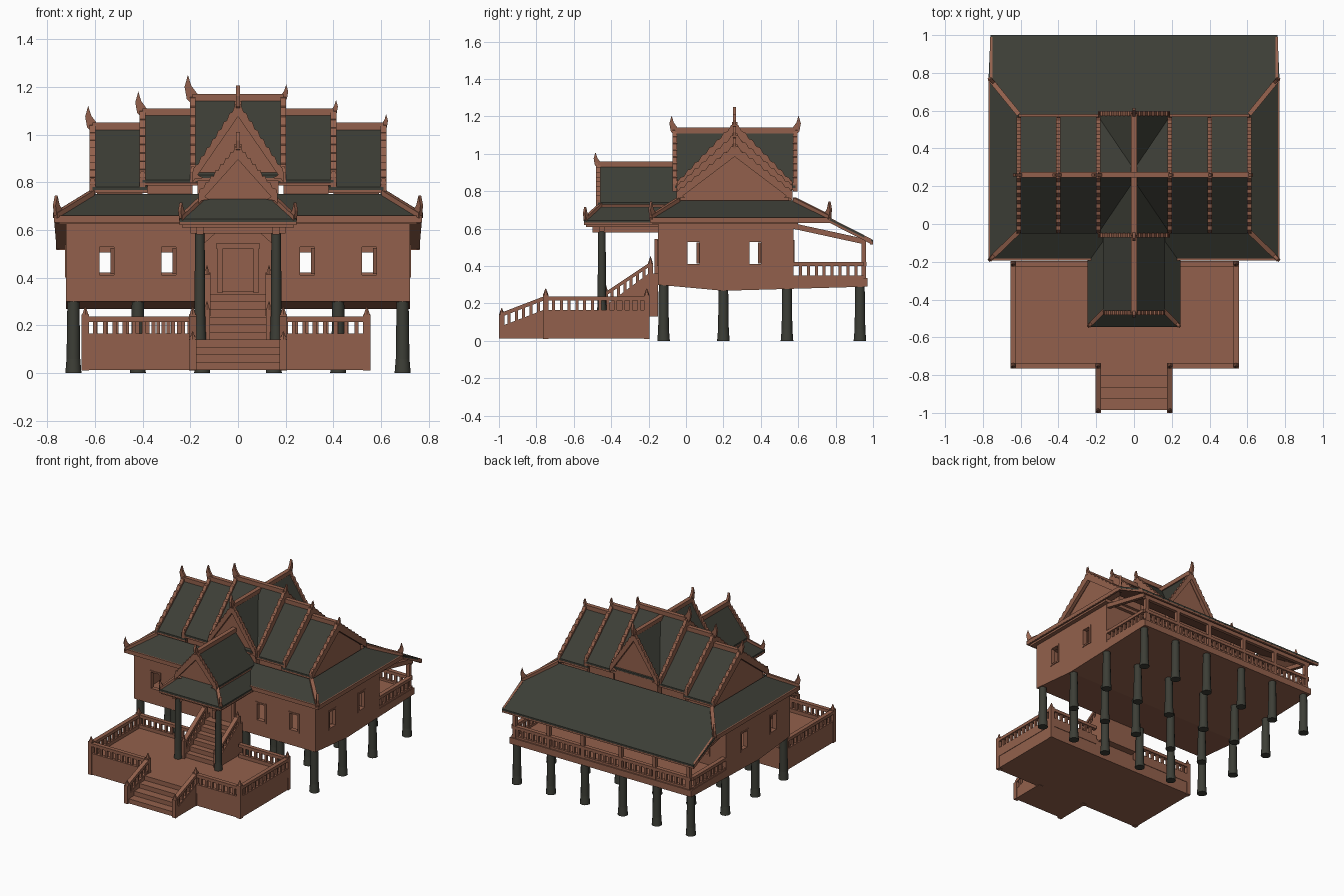
import bpy, bmesh, math
from mathutils import Vector as V

if "Cube" in bpy.data.objects:
    bpy.data.objects.remove(bpy.data.objects["Cube"])


def material(name, rgb):
    m = bpy.data.materials.new(name)
    m.diffuse_color = (*rgb, 1)
    m.use_nodes = True
    m.node_tree.nodes["Principled BSDF"].inputs["Base Color"].default_value = m.diffuse_color
    return m


WOOD = material("red brown wood", (0.29, 0.118, 0.072))
DARK = material("dark grey green", (0.046, 0.048, 0.037))
parts = {}


def mesh_for(name, mat):
    if name not in parts:
        parts[name] = (bmesh.new(), mat)
    return parts[name][0]


def prism(name, mat, pts, vec):
    bm = mesh_for(name, mat)
    a = [bm.verts.new(V(p)) for p in pts]
    b = [bm.verts.new(V(p) + V(vec)) for p in pts]
    bm.faces.new(a)
    bm.faces.new(b[::-1])
    for i in range(len(a)):
        j = (i + 1) % len(a)
        bm.faces.new((a[i], a[j], b[j], b[i]))


def box(name, x0, x1, y0, y1, z0, z1, mat=WOOD):
    prism(name, mat, [(x0, y0, z0), (x1, y0, z0), (x1, y1, z0), (x0, y1, z0)], (0, 0, z1 - z0))


def beam(name, a, b, w, h, mat=WOOD):
    a, b = V(a), V(b)
    d = b - a
    side = V((-d.y, d.x, 0)).normalized() * w
    up = V((0, 0, h))
    prism(name, mat, [p - side / 2 for p in (a, b, b + up, a + up)], side)


def post(name, x, y, z0, z1, w=0.03):
    r = w / 2
    box(name, x - r, x + r, y - r, y + r, z0, z1)
    bm = mesh_for(name, WOOD)      # pointed cap
    m = bmesh.ops.create_cone(bm, cap_ends=True, segments=6, radius1=r, radius2=0.002, depth=0.035)
    bmesh.ops.translate(bm, verts=m["verts"], vec=(x, y, z1 + 0.0175))


def rail(name, a, b, low=0.0, top=0.065):
    """Bottom and top beams with balusters, from a to b."""
    a, b = V(a), V(b)
    z = V((0, 0, 1))
    beam(name, a + z * low, b + z * low, 0.022, 0.015)
    beam(name, a + z * top, b + z * top, 0.03, 0.022)
    n = max(2, int((b - a).length / 0.04))
    for i in range(1, n):
        p = a.lerp(b, i / n)
        box(name, p.x - .008, p.x + .008, p.y - .008, p.y + .008, p.z + low, p.z + top + .005)


def horn(loc, d, s, name="roof_finials"):
    """Flat curved horn pointing outward along d."""
    d = V((*d, 0)).normalized()
    side = V((-d.y, d.x, 0)) * 0.016
    prof = [(-.7, -.05), (-.2, .2), (.06, .55), (.2, 1), (.34, .5), (.25, 0), (.1, -.15)]
    prism(name, WOOD, [V(loc) + d * u * s + V((0, 0, v * s)) - side / 2 for u, v in prof], side)


def panel(name, pts):
    """Dark tiles over a brown lining."""
    prism(name, DARK, pts, (0, 0, -0.012))
    prism(name + "_lining", WOOD, [V(p) - V((0, 0, 0.0125)) for p in pts], (0, 0, -0.012))


def gable(name, axis, c, a0, a1, half, ridge, eave, base, ends):
    """Gable roof with solid body, ridge cap, toothed barge boards and horns."""
    def P(a, s, z):
        return V((a, c + s, z)) if axis == 'x' else V((c + s, a, z))
    along = P(1, 0, 0) - P(0, 0, 0)
    k = (ridge - eave) / half
    h, e = half - .02, eave + .02 * k - .03
    prism(name + "_body", WOOD, [P(a0 + .02, s, z) for s, z in
          ((-h, base), (h, base), (h, e), (0, ridge - .03), (-h, e))], along * (a1 - a0 - .04))
    beam(name + "_ridge", P(a0, 0, ridge - .01), P(a1, 0, ridge - .01), .03, .03)
    for s in (-1, 1):
        panel(name + "_tiles", [P(a0, 0, ridge), P(a1, 0, ridge), P(a1, s * half, eave), P(a0, s * half, eave)])
    for a, sgn, size in ends:
        start = a - .012
        for s in (-1, 1):
            n = 8
            top = []
            for i in range(n * 2 + 1):
                t = i / (2 * n)
                top.append(P(start, s * half * t, ridge + (eave - ridge) * t + (.024 if i % 2 else .01)))
            low = [P(start, s * half, eave - .03), P(start, 0, ridge - .045)]
            prism(name + "_barge_boards", WOOD, top + low, along * .024)
            o = P(0, s, 0) - P(0, 0, 0)
            horn(P(a, s * (half - .015), eave - .01), (o.x, o.y), .045)
        horn(P(a, 0, ridge), tuple((along * sgn).xy), size)


# Stilts: four rows of six, flared at the foot
def pillar(name, x, y, z0, z1, r):
    bm = mesh_for(name, DARK)
    for r1, r2, za, zb in ((r * 1.35, r * 1.15, z0, z0 + .06), (r * 1.15, r, z0 + .06, z1)):
        m = bmesh.ops.create_cone(bm, cap_ends=True, segments=12, radius1=r1, radius2=r2, depth=zb - za)
        bmesh.ops.translate(bm, verts=m["verts"], vec=(x, y, (za + zb) / 2))


XS = [s * v for s in (-1, 1) for v in (.15, .42, .69)]
for x in XS:
    for y in (-.12, .2, .54, .93):
        pillar("stilts", x, y, 0, .31, .025)

# House floor with sagging underside, and rear veranda floor
prism("house_floor", WOOD, [(-.72, -.15, .3), (-.72, .2, .268), (-.72, .97, .29), (-.72, .97, .335), (-.72, -.15, .335)], (1.44, 0, 0))


# Walls with window openings, frames and half open shutters
def wall(axis, at, lo, hi, centres, out):
    def seg(name, a0, a1, z0, z1, t=.011):
        if axis == 'x':
            box(name, a0, a1, at - t, at + t, z0, z1)
        else:
            box(name, at - t, at + t, a0, a1, z0, z1)
    w = .037
    seg("walls", lo, hi, .3, .41)
    seg("walls", lo, hi, .53, .635)
    edges = [lo] + [c + s * w for c in centres for s in (-1, 1)] + [hi]
    for a0, a1 in zip(edges[::2], edges[1::2]):
        seg("walls", a0, a1, .41, .53)
    for c in centres:
        for s in (-1, 1):
            seg("window_frames", c + s * w - .006, c + s * w + .006, .4, .54, .016)
        for z in (.402, .528):
            seg("window_frames", c - w, c + w, z, z + .01, .016)
        pts = [(c + w, at, .415), (c + w - .022, at - out * .03, .415), (c + w - .022, at - out * .03, .525), (c + w, at, .525)]
        if axis == 'y':
            pts = [(q, p, z) for p, q, z in pts]
        prism("shutters", WOOD, pts, (.006, .006, 0))


WX = (-.55, -.29, .29, .55)
wall('x', -.14, -.72, .72, WX, -1)
wall('x', .565, -.72, .72, WX, 1)
for s in (-1, 1):
    wall('y', s * .709, -.15, .575, (.04, .37), s)

# Door with frame
box("door", -.065, .065, -.158, -.15, .34, .52)
for s in (-1, 1):
    box("door_frame", s * .075 - .01, s * .075 + .01, -.168, -.15, .335, .54)
box("door_frame", -.09, .09, -.168, -.15, .52, .545)

# Ceiling and eave fascia
box("ceiling", -.75, .75, -.18, .6, .625, .648)
beam("eave_fascia", (-.77, -.185, .632), (.77, -.185, .632), .014, .028)
beam("eave_fascia", (-.76, .992, .515), (.76, .992, .515), .014, .025)
for s in (-1, 1):
    beam("eave_fascia", (s * .764, -.19, .632), (s * .764, .77, .632), .014, .028)
    beam("eave_fascia", (s * .755, .77, .63), (s * .755, .99, .518), .014, .028)

# Lower skirt roof; its back slope runs on over the veranda
panel("skirt_front", [(-.77, -.19, .655), (.77, -.19, .655), (.61, -.04, .75), (-.61, -.04, .75)])
panel("skirt_back", [(-.76, 1, .54), (.76, 1, .54), (.77, .77, .655), (.61, .58, .75), (-.61, .58, .75), (-.77, .77, .655)])
for s in (-1, 1):
    panel("skirt_side", [(s * .77, -.19, .655), (s * .77, .77, .655), (s * .61, .58, .75), (s * .61, -.04, .75)])
    for y0, y1 in ((-.19, -.04), (.77, .58)):
        beam("hip_ridges", (s * .765, y0, .65), (s * .61, y1, .745), .025, .022)
        horn((s * .75, y0 + (.015 if y0 < 0 else -.015), .66), (s, -1 if y0 < 0 else 1), .085)

# Three stepped roof tiers and the central cross gable
gable("centre_roof", 'x', .26, -.19, .19, .31, 1.15, .83, .7, [(-.19, -1, .1), (.19, 1, .06)])
for s, size in ((-1, .09), (1, .055)):
    for nm, i, o, r, e in (("middle_roof", .17, .4, 1.09, .81), ("outer_roof", .38, .61, 1.03, .78)):
        gable(nm, 'x', .26, min(s * i, s * o), max(s * i, s * o), .31, r, e, .7, [(s * o, s, size)])
gable("cross_roof", 'y', 0, -.06, .585, .19, 1.12, .83, .72, [(-.06, -1, .085), (.585, 1, .085)])

# Porch: roof, skirt, ceiling and columns
gable("porch_roof", 'y', 0, -.47, -.02, .165, .94, .74, .65, [(-.47, -1, .07)])
panel("porch_skirt", [(-.245, -.545, .645), (.245, -.545, .645), (.15, -.45, .73), (-.15, -.45, .73)])
box("porch_ceiling", -.235, .235, -.535, -.15, .61, .64)
for s in (-1, 1):
    panel("porch_skirt", [(s * .245, -.545, .645), (s * .245, -.12, .645), (s * .15, -.05, .73), (s * .15, -.45, .73)])
    beam("hip_ridges", (s * .24, -.54, .64), (s * .15, -.45, .725), .022, .02)
    horn((s * .23, -.53, .65), (s, -1), .065)
    pillar("porch_columns", s * .16, -.45, .14, .6, .02)
    prism("porch_brackets", WOOD, [(s * .145, -.455, .61), (s * .145, -.455, .54), (s * .09, -.455, .59), (s * .09, -.455, .61)], (0, .015, 0))
    beam("porch_brackets", (s * .16, -.5, .58), (s * .16, -.15, .58), .03, .035)
beam("porch_brackets", (-.2, -.45, .585), (.2, -.45, .585), .03, .03)

# Veranda posts and railings
for x in XS:
    box("veranda_posts", x - .013, x + .013, .937, .963, .33, .545)
beam("veranda_beams", (-.71, .95, .505), (.71, .95, .505), .025, .03)
rail("veranda_rail", (-.71, .95, .335), (.71, .95, .335))
for s in (-1, 1):
    beam("veranda_beams", (s * .705, .57, .6), (s * .705, .96, .515), .025, .03)
    rail("veranda_rail", (s * .705, .57, .335), (s * .705, .95, .335))

# Terrace with parapet, railings and corner posts
box("terrace", -.65, .55, -.76, -.2, .012, .14)
for a, b in (((-.64, -.75), (-.19, -.75)), ((.19, -.75), (.54, -.75)), ((-.64, -.75), (-.64, -.21)),
             ((.54, -.75), (.54, -.21)), ((-.64, -.21), (-.16, -.21)), ((.16, -.21), (.54, -.21))):
    beam("terrace_parapet", (*a, .1), (*b, .1), .026, .065)
    rail("terrace_rail", (*a, .15), (*b, .15))
for x, y in ((-.64, -.75), (.54, -.75), (-.64, -.21), (.54, -.21), (-.19, -.75), (.19, -.75)):
    post("terrace_posts", x, y, .01, .245)

# Lower steps with sloping side walls
for i in range(4):
    box("lower_steps", -.19, .19, -.985 + i * .06, -.75, .012, .045 + i * .032)
for s in (-1, 1):
    prism("lower_step_walls", WOOD, [(s * .19 - .013, y, z) for y, z in
          ((-.99, .012), (-.75, .012), (-.75, .165), (-.99, .07))], (.026, 0, 0))
    rail("lower_step_rail", (s * .19, -.985, .065), (s * .19, -.75, .155))
    post("lower_step_posts", s * .19, -.985, .012, .14)

# Upper stairs to the door
for i in range(6):
    box("upper_stairs", -.12, .12, -.42 + i * .042, -.15, .13, .172 + i * .032)
for s in (-1, 1):
    prism("upper_stair_walls", WOOD, [(s * .13 - .012, y, z) for y, z in
          ((-.43, .13), (-.15, .13), (-.15, .36), (-.2, .36), (-.43, .19))], (.024, 0, 0))
    rail("upper_stair_rail", (s * .13, -.43, .175), (s * .13, -.19, .335))
    post("upper_stair_posts", s * .13, -.43, .13, .265, .026)
    post("upper_stair_posts", s * .13, -.19, .13, .415, .026)

# Turn every collected part into an object
for name, (bm, mat) in parts.items():
    bmesh.ops.recalc_face_normals(bm, faces=bm.faces)
    me = bpy.data.meshes.new(name)
    bm.to_mesh(me)
    bm.free()
    me.materials.append(mat)
    ob = bpy.data.objects.new(name, me)
    bpy.context.collection.objects.link(ob)
    if name in ("stilts", "porch_columns"):
        bpy.context.view_layer.objects.active = ob
        ob.select_set(True)
        bpy.ops.object.shade_smooth_by_angle(angle=math.radians(40))
        ob.select_set(False)
